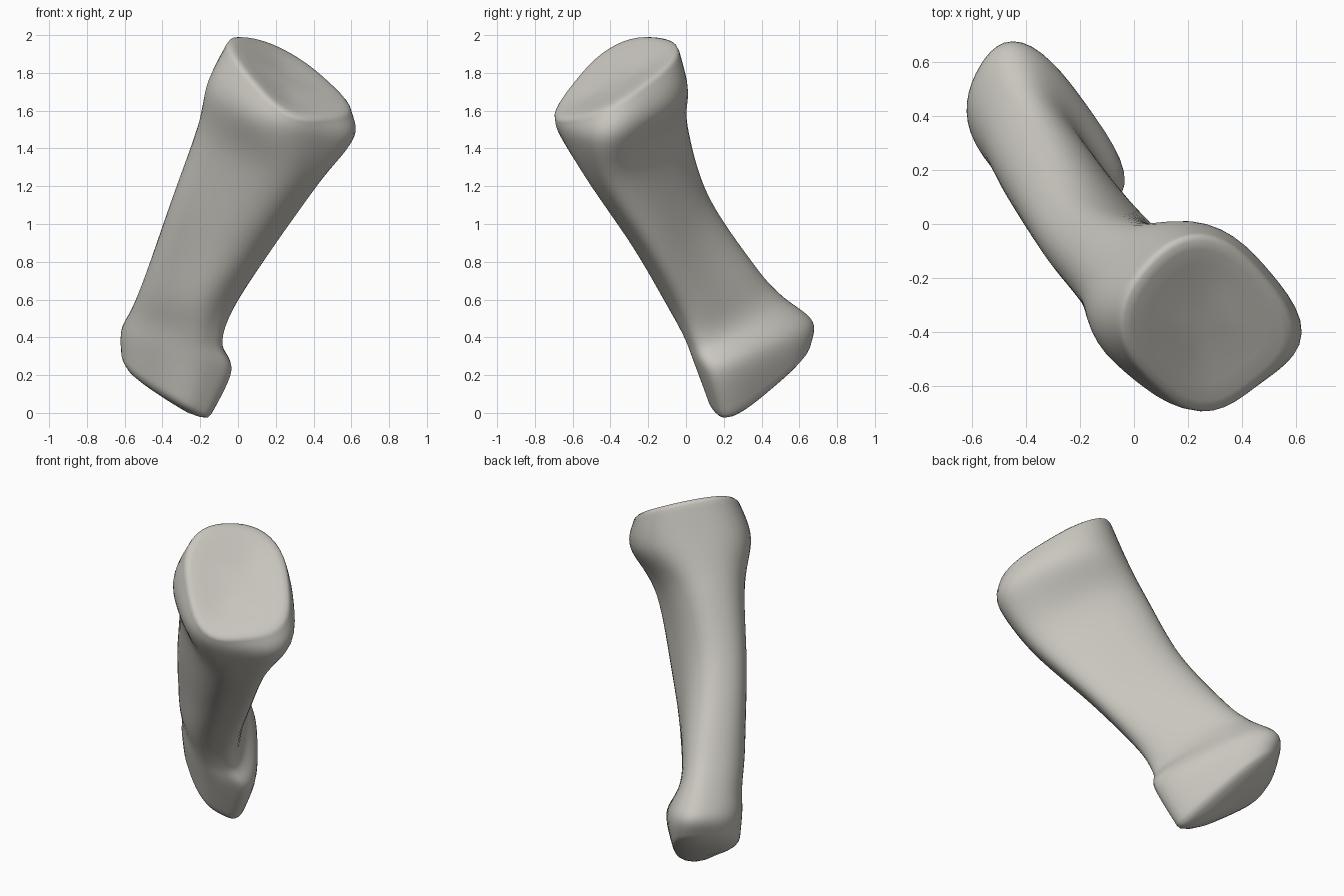
import bpy
import bmesh
from math import cos, sin, tau
from mathutils import Vector

default_cube = bpy.data.objects.get("Cube")
if default_cube:
    bpy.data.objects.remove(default_cube, do_unlink=True)

SIDES = 48
STEPS = 8

# Cross-sections from the lower end to the upper end.
# Each holds four corners: front right, front left, back left, back right.
SECTIONS = [
    [(-.32, .09, .06), (-.1, .22, -.07), (-.42, .77, .4), (-.7, .38, .33)],
    [(-.28, 0, .28), (.04, .15, .19), (-.44, .8, .53), (-.7, .36, .43)],
    [(-.26, -.05, .42), (-.03, .08, .34), (-.37, .6, .67), (-.64, .29, .54)],
    [(-.2, -.16, .6), (.03, .02, .53), (-.3, .45, .82), (-.57, .16, .72)],
    [(-.01, -.33, .88), (.23, -.13, .83), (-.18, .19, 1.2), (-.44, -.08, 1.1)],
    [(.19, -.57, 1.22), (.5, -.36, 1.19), (0, .11, 1.56), (-.32, -.25, 1.5)],
    [(.2, -.74, 1.46), (.71, -.42, 1.42), (.22, .14, 1.75), (-.29, -.34, 1.79)],
    [(.25, -.77, 1.53), (.68, -.42, 1.57), (.25, .08, 1.96), (-.16, -.37, 2.02)],
]


def catmull(a, b, c, d, t):
    """Smooth curve from b to c."""
    return (b * 2 + (c - a) * t + (a * 2 - b * 5 + c * 4 - d) * t ** 2
            + (b * 3 - a - c * 3 + d) * t ** 3) / 2


def rounded_ring(corners):
    """Loop fitted to the corners, rounder at the back than at the front."""
    fr, fl, bl, br = corners
    ring = []
    for i in range(SIDES):
        c, s = cos(tau * i / SIDES), sin(tau * i / SIDES)
        power = 2.4 if s > 0 else 3.4
        # Radial spacing keeps the points even around the loop
        r = (abs(c) ** power + abs(s) ** power) ** (-1 / power)
        p, q = (1 + r * c) / 2, (1 + r * s) / 2
        ring.append(fr.lerp(fl, p).lerp(br.lerp(bl, p), q))
    return ring


def inset(ring, scale, push):
    """Shrink a loop to its middle and push it along the bone."""
    middle = sum(ring, Vector()) / len(ring)
    return [middle + (p - middle) * scale + push for p in ring]


# Smooth loops along the shaft
keys = [[Vector(p) for p in section] for section in SECTIONS]
rings = []
last = len(keys) - 1
for k in range(last):
    a, b, c, d = (keys[min(max(j, 0), last)] for j in (k - 1, k, k + 1, k + 2))
    for step in range(STEPS + (k == last - 1)):
        t = step / STEPS
        rings.append(rounded_ring([catmull(*ps, t) for ps in zip(a, b, c, d)]))

# Domed lower end and nearly flat upper joint face
up = Vector((.33, -.56, .76))
down = Vector((-.75, .1, -.6))
low, high = rings[0], rings[-1]
low_cap = [inset(low, s, down * h) for s, h in
           ((.12, .08), (.45, .07), (.75, .05), (.92, .02))]
high_cap = [inset(high, s, up * h) for s, h in
            ((.96, .012), (.88, .015), (.7, .005), (.4, -.005), (.12, -.01))]
rings = low_cap + rings + high_cap

# Skin the loops
bm = bmesh.new()
loops = [[bm.verts.new(p) for p in ring] for ring in rings]
for lower, upper in zip(loops, loops[1:]):
    for i in range(SIDES):
        j = (i + 1) % SIDES
        bm.faces.new((lower[i], lower[j], upper[j], upper[i]))
bm.faces.new(loops[0][::-1])
bm.faces.new(loops[-1])
for _ in range(2):
    bmesh.ops.smooth_vert(bm, verts=bm.verts, factor=.5, use_axis_x=True,
                          use_axis_y=True, use_axis_z=True)
bmesh.ops.recalc_face_normals(bm, faces=bm.faces)

mesh = bpy.data.meshes.new("bone")
bm.to_mesh(mesh)
bm.free()
bone = bpy.data.objects.new("bone", mesh)
bpy.context.collection.objects.link(bone)

# Single warm grey colour
grey = bpy.data.materials.new("warm_grey")
grey.use_nodes = True
colour = (.58, .565, .515, 1)
grey.diffuse_color = colour
grey.node_tree.nodes["Principled BSDF"].inputs["Base Color"].default_value = colour
mesh.materials.append(grey)
mesh.shade_smooth()
